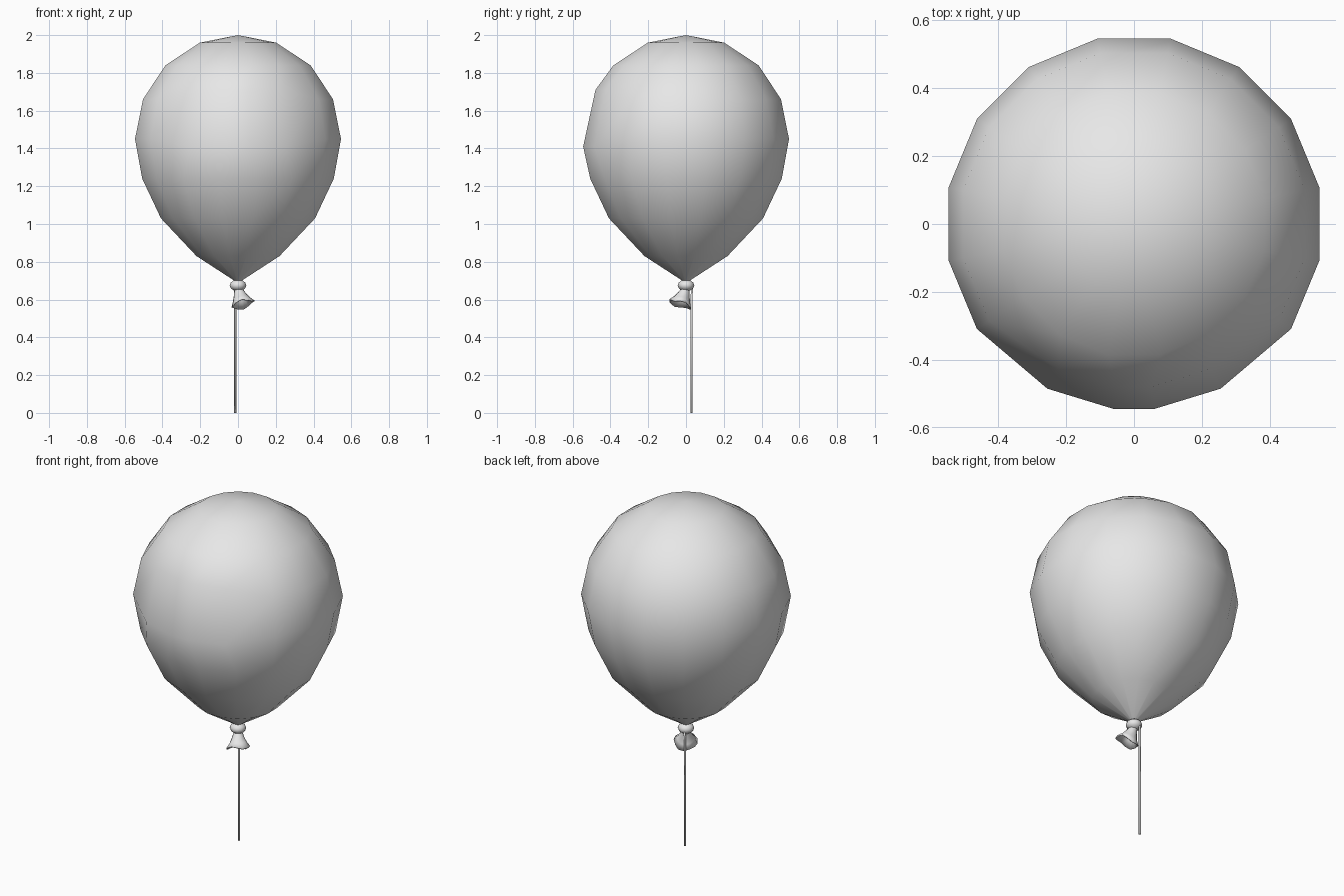
import bpy
import bmesh
from math import cos, sin, pi, radians
from mathutils import Vector

cube = bpy.data.objects.get("Cube")
if cube:
    bpy.data.objects.remove(cube, do_unlink=True)

grey = bpy.data.materials.new("light_grey")
grey.use_nodes = True
colour = (0.8, 0.8, 0.8, 1)
grey.diffuse_color = colour
grey.node_tree.nodes["Principled BSDF"].inputs["Base Color"].default_value = colour


def loft(name, rings, start=None, end=None):
    """Skin a list of vertex rings, with optional points closing either end."""
    bm = bmesh.new()
    loops = [[bm.verts.new(p) for p in ring] for ring in rings]
    n = len(loops[0])
    for a, b in zip(loops, loops[1:]):
        for i in range(n):
            j = (i + 1) % n
            bm.faces.new((a[i], a[j], b[j], b[i]))
    for point, loop in ((start, loops[0]), (end, loops[-1])):
        if point is not None:
            tip = bm.verts.new(point)
            for i in range(n):
                bm.faces.new((loop[i], loop[(i + 1) % n], tip))
    bmesh.ops.recalc_face_normals(bm, faces=bm.faces[:])
    mesh = bpy.data.meshes.new(name)
    bm.to_mesh(mesh)
    bm.free()
    mesh.materials.append(grey)
    mesh.shade_smooth()
    obj = bpy.data.objects.new(name, mesh)
    bpy.context.collection.objects.link(obj)
    return obj


# Balloon body: sixteen-sided teardrop, slightly flattened around the front
PROFILE = [(0.02, 0.70), (0.224, 0.83), (0.416, 1.03), (0.517, 1.24),
           (0.556, 1.45), (0.513, 1.66), (0.392, 1.84), (0.206, 1.96)]
SIDES = 16
FRONT_SHIFT = {10: -6, 11: -5, 12: 5, 13: 6}   # column: angle offset
FRONT_LIFT = {4: -0.04, 5: 0.05}               # ring: height offset
FRONT_SCALE = {4: 0.985, 5: 0.94}
body = []
for k, (r, z) in enumerate(PROFILE):
    ring = []
    for i in range(SIDES):
        angle = 11.25 + i * 360 / SIDES
        radius, height = r, z
        if i in FRONT_SHIFT and k in FRONT_LIFT:
            angle -= FRONT_SHIFT[i]
            radius *= FRONT_SCALE[k]
            height += FRONT_LIFT[k]
        a = radians(angle)
        ring.append((radius * cos(a), radius * sin(a), height))
    body.append(ring)
loft("balloon_body", body, start=(0, 0, 0.685), end=(0, 0, 2))

# Knot: flattened ball under the body
knot = []
for k in range(1, 6):
    t = -pi / 2 + k * pi / 6
    knot.append([(0.044 * cos(t) * cos(a), 0.044 * cos(t) * sin(a), 0.675 + 0.031 * sin(t))
                 for a in (2 * pi * i / 12 for i in range(12))])
loft("knot", knot, start=(0, 0, 0.644), end=(0, 0, 0.706))

# Flared neck: tilted, wavy skirt, folded inwards to make it hollow
axis = Vector((0.28, -0.36, -1)).normalized()
side = axis.cross(Vector((0, 1, 0))).normalized()
other = axis.cross(side)
top = Vector((0, 0, 0.66))
skirt = []
for r, d, wave in ((0.02, 0, 0), (0.032, 0.035, 0), (0.046, 0.065, 0.3),
                   (0.064, 0.093, 1), (0.059, 0.096, 1), (0.036, 0.062, 0.3)):
    ring = []
    for i in range(12):
        a = 2 * pi * i / 12
        reach = r * (1 + 0.06 * wave * cos(3 * a))
        drop = d + 0.007 * wave * sin(3 * a)
        ring.append(top + axis * drop + (side * cos(a) + other * sin(a)) * reach)
    skirt.append(ring)
loft("neck_skirt", skirt, end=top + axis * 0.025)

# String: thin six-sided cord hanging from the back of the knot
cord = []
for x, y, z in ((-0.015, 0.03, 0), (-0.015, 0.03, 0.62), (-0.012, 0.032, 0.675)):
    cord.append([(x + 0.006 * cos(i * pi / 3), y + 0.006 * sin(i * pi / 3), z)
                 for i in range(6)])
loft("string", cord, start=(-0.015, 0.03, 0), end=(-0.012, 0.032, 0.675))
